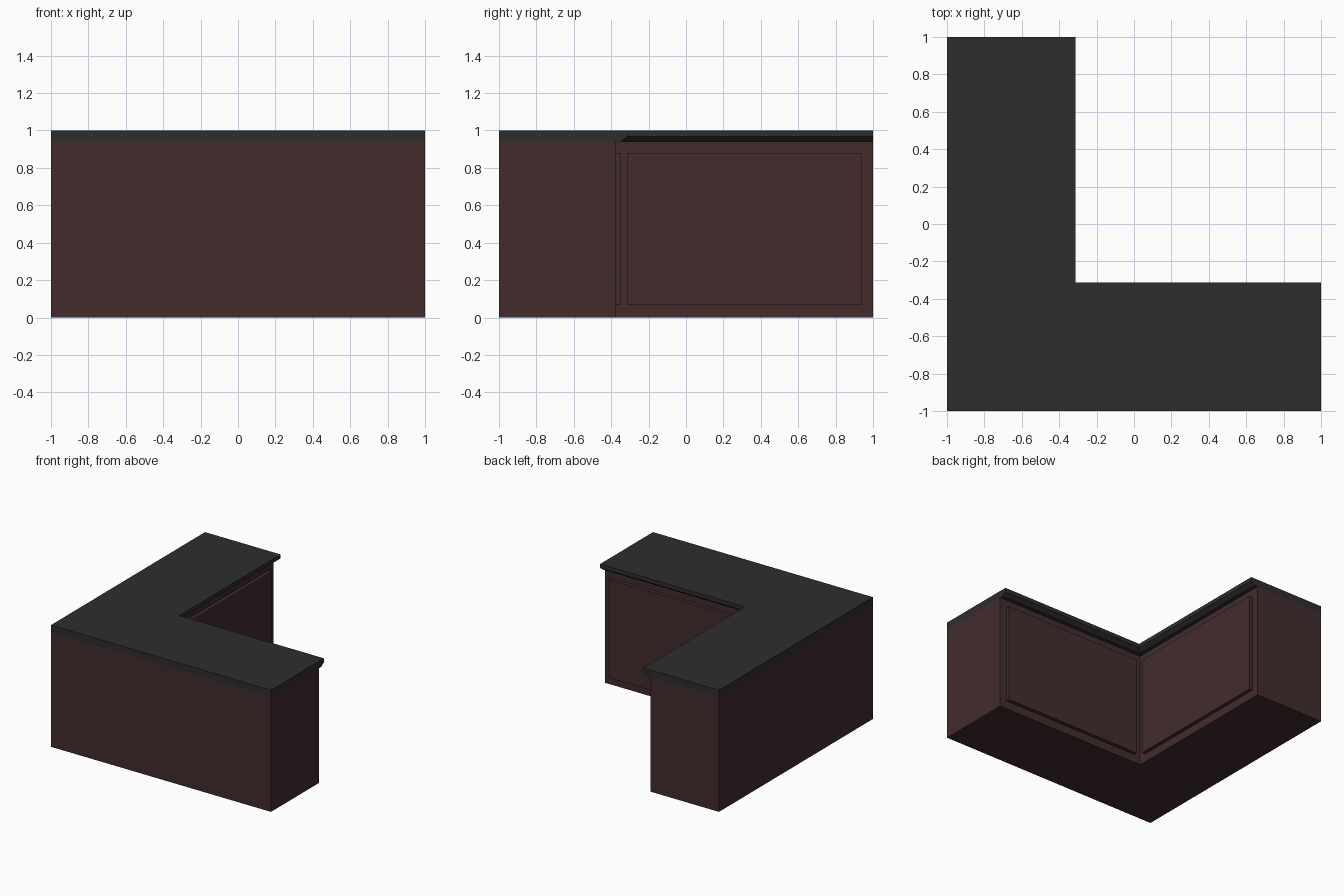
import bpy, bmesh

if "Cube" in bpy.data.objects:
    bpy.data.objects.remove(bpy.data.objects["Cube"])

def material(name, rgb):
    m = bpy.data.materials.new(name)
    m.diffuse_color = (*rgb, 1)
    m.use_nodes = True
    m.node_tree.nodes["Principled BSDF"].inputs["Base Color"].default_value = m.diffuse_color
    return m

wood = material("dark_wood", (0.055, 0.025, 0.027))
stone = material("dark_stone", (0.027, 0.027, 0.027))

def finish(name, bm, mat):
    bmesh.ops.recalc_face_normals(bm, faces=bm.faces)
    me = bpy.data.meshes.new(name)
    bm.to_mesh(me)
    bm.free()
    me.materials.append(mat)
    ob = bpy.data.objects.new(name, me)
    bpy.context.collection.objects.link(ob)
    return ob

def l_shape(name, levels, mat):
    """Stack L-shaped outlines; levels = (z, inner edge position)."""
    bm = bmesh.new()
    rings = [[bm.verts.new((x, y, z)) for x, y in
              ((-1, -1), (1, -1), (1, e), (e, e), (e, 1), (-1, 1))]
             for z, e in levels]
    for a, b in zip(rings, rings[1:]):
        for i in range(6):
            j = (i + 1) % 6
            bm.faces.new((a[i], a[j], b[j], b[i]))
    # caps split along the mitre of the L
    for r in (rings[0], rings[-1]):
        bm.faces.new(r[:4])
        bm.faces.new((r[0], r[3], r[4], r[5]))
    return finish(name, bm, mat)

def box(name, lo, hi, mat):
    bm = bmesh.new()
    bmesh.ops.create_cube(bm, size=1)
    for v in bm.verts:
        v.co = [(a + b) / 2 + c * (b - a) for a, b, c in zip(lo, hi, v.co)]
    return finish(name, bm, mat)

# cabinet body
l_shape("counter_body", [(0, -0.377), (0.942, -0.377)], wood)

# worktop with a chamfered overhang on the inner side
l_shape("worktop", [(0.942, -0.347), (0.967, -0.314), (1.0, -0.314)], stone)

# raised panels on the two inner faces
box("raised_panel_x", (-0.39, -0.315, 0.067), (-0.347, 0.937, 0.876), wood)
box("raised_panel_y", (-0.315, -0.39, 0.067), (0.937, -0.347, 0.876), wood)
